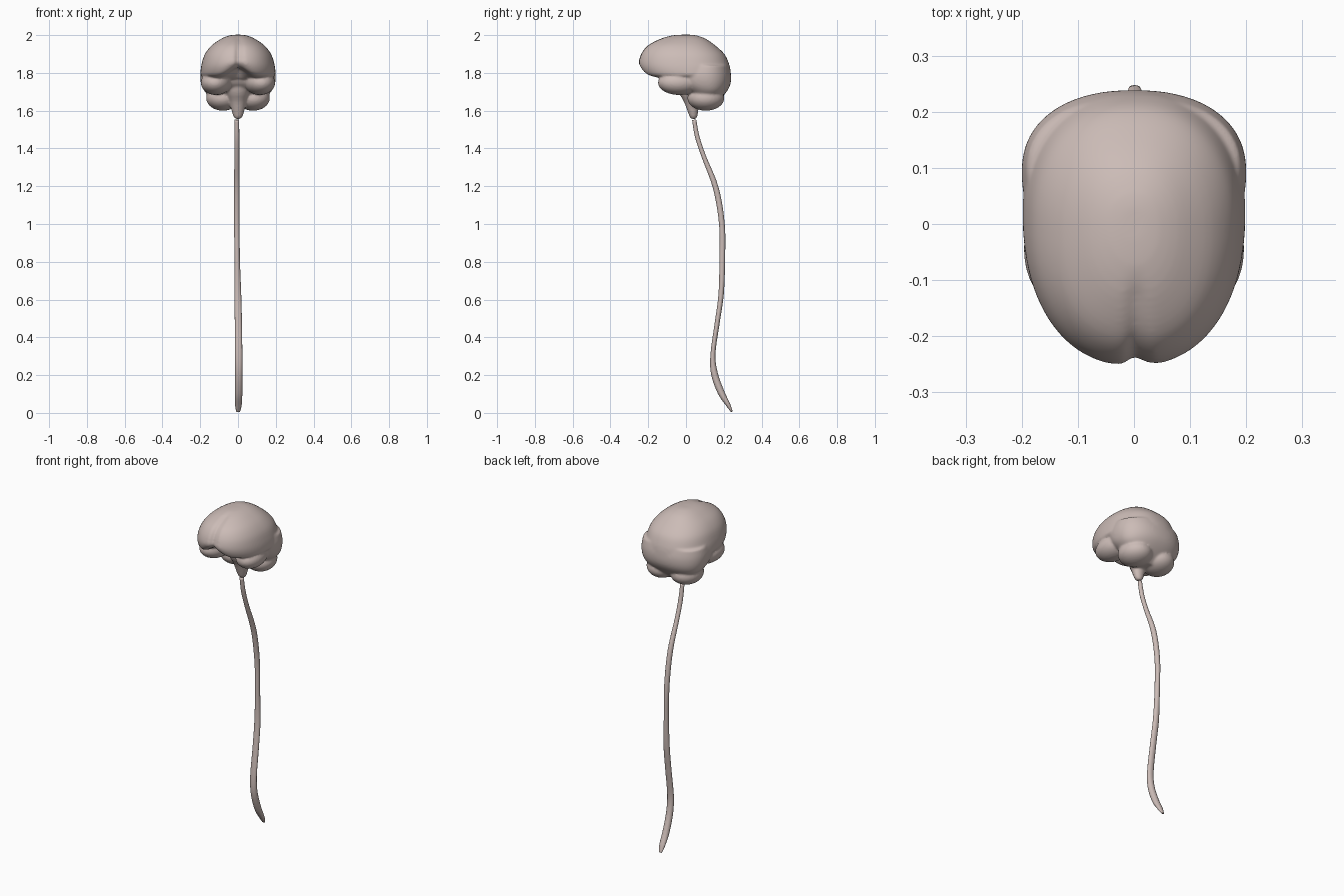
import bpy, bmesh, math
from mathutils import Vector, Matrix

if "Cube" in bpy.data.objects:
    bpy.data.objects.remove(bpy.data.objects["Cube"])

mat = bpy.data.materials.new("tissue")
mat.diffuse_color = (0.60, 0.50, 0.47, 1)
mat.use_nodes = True
mat.node_tree.nodes["Principled BSDF"].inputs["Base Color"].default_value = mat.diffuse_color


def catmull(rows, steps):
    """Smoothly interpolate rows of numbers."""
    out = []
    for i in range(len(rows) - 1):
        a, b = rows[max(i - 1, 0)], rows[i]
        c, d = rows[i + 1], rows[min(i + 2, len(rows) - 1)]
        for k in range(steps):
            t = k / steps
            out.append([0.5 * (2 * q + (r - p) * t + (2 * p - 5 * q + 4 * r - s) * t * t
                               + (3 * q - p - 3 * r + s) * t ** 3)
                        for p, q, r, s in zip(a, b, c, d)])
    out.append(list(rows[-1]))
    return out


def loft(bm, rings):
    """Skin a list of closed point rings and cap both ends."""
    loops = [[bm.verts.new(p) for p in ring] for ring in rings]
    n = len(loops[0])
    for a, b in zip(loops, loops[1:]):
        for i in range(n):
            j = (i + 1) % n
            bm.faces.new((a[i], a[j], b[j], b[i]))
    bm.faces.new(loops[0])
    bm.faces.new(loops[-1])


def slice_ring(z, yf, yb, w, n=72, power=2.25, shape=None):
    """Horizontal egg-shaped slice: front y, back y, half width."""
    mid = yf + (yb - yf) * 0.54
    ring = []
    for i in range(n):
        a = 2 * math.pi * i / n
        c, s = math.cos(a), math.sin(a)
        x = w * math.copysign(abs(c) ** (2 / power), c)
        y = mid + (yb - mid if s > 0 else mid - yf) * math.copysign(abs(s) ** (2 / power), s)
        p = Vector((x, y, z))
        ring.append(shape(p) if shape else p)
    return ring


def front_lobes(p):
    """Press in the midline fissure and arch the underside of the front lobes."""
    k = min(max((-0.08 - p.y) / 0.06, 0), 1)
    if p.z < 1.87:
        p.z += k * 0.55 * (1.87 - p.z) * math.exp(-(p.x / 0.06) ** 2)
    p.y += k * 0.018 * math.exp(-((p.x - 0.005) / 0.016) ** 2)
    return p


def ellipsoid(bm, loc, radii, tilt=0):
    m = Matrix.Translation(loc) @ Matrix.Rotation(tilt, 4, 'Z') @ Matrix.Diagonal((*radii, 1))
    bmesh.ops.create_uvsphere(bm, u_segments=40, v_segments=24, radius=1, matrix=m)


def finish(bm, name):
    bmesh.ops.recalc_face_normals(bm, faces=bm.faces)
    me = bpy.data.meshes.new(name)
    bm.to_mesh(me)
    bm.free()
    for f in me.polygons:
        f.use_smooth = True
    ob = bpy.data.objects.new(name, me)
    bpy.context.collection.objects.link(ob)
    me.materials.append(mat)
    return ob


# brain: all lobes are fused by a remesh
bm = bmesh.new()

# upper cerebrum, slices from top to underside
upper = [(2.002, -0.03, 0.03, 0.02), (1.997, -0.08, 0.06, 0.05), (1.98, -0.14, 0.105, 0.09),
         (1.945, -0.205, 0.155, 0.14), (1.90, -0.24, 0.203, 0.175), (1.85, -0.253, 0.227, 0.192),
         (1.81, -0.243, 0.236, 0.198), (1.785, -0.22, 0.236, 0.195), (1.77, -0.17, 0.22, 0.165),
         (1.766, -0.12, 0.15, 0.10), (1.766, -0.06, 0.06, 0.04)]
loft(bm, [slice_ring(*r, shape=front_lobes) for r in catmull(upper, 4)])

# rear underside
lower = [(1.84, -0.06, 0.226, 0.19), (1.79, -0.08, 0.238, 0.20), (1.74, -0.06, 0.235, 0.195),
         (1.70, -0.01, 0.215, 0.175), (1.66, 0.03, 0.18, 0.13), (1.62, 0.06, 0.135, 0.08)]
loft(bm, [slice_ring(*r) for r in catmull(lower, 4)])

# temporal lobes and cerebellum halves
for s in (-1, 1):
    ellipsoid(bm, (s * 0.116, -0.035, 1.748), (0.08, 0.114, 0.065), s * 0.12)
    ellipsoid(bm, (s * 0.080, 0.105, 1.666), (0.088, 0.098, 0.066), s * 0.2)

# brain stem
stem = [(1.78, -0.06, 0.08, 0.07), (1.70, -0.04, 0.07, 0.06), (1.65, -0.012, 0.07, 0.046),
        (1.60, 0.007, 0.065, 0.034), (1.57, 0.018, 0.06, 0.024), (1.556, 0.028, 0.054, 0.014)]
loft(bm, [slice_ring(*r, power=2) for r in catmull(stem, 3)])

brain = finish(bm, "brain")
rm = brain.modifiers.new("fuse", 'REMESH')
rm.mode = 'VOXEL'
rm.voxel_size = 0.006
rm.use_smooth_shade = True
sm = brain.modifiers.new("soften", 'SMOOTH')
sm.factor = 0.5
sm.iterations = 8

# spinal cord: x, y, z, half width, half depth
cord = [(-0.006, 0.043, 1.552, 0.012, 0.011), (-0.006, 0.060, 1.46, 0.013, 0.012),
        (-0.006, 0.095, 1.355, 0.013, 0.012), (-0.006, 0.158, 1.19, 0.015, 0.015),
        (-0.006, 0.190, 1.00, 0.015, 0.015), (-0.004, 0.192, 0.82, 0.014, 0.015),
        (-0.001, 0.186, 0.63, 0.018, 0.014), (0.002, 0.165, 0.475, 0.019, 0.013),
        (0.003, 0.143, 0.315, 0.020, 0.013), (0.004, 0.150, 0.21, 0.020, 0.018),
        (0.003, 0.185, 0.11, 0.020, 0.018), (0.002, 0.222, 0.045, 0.018, 0.012),
        (0.001, 0.243, 0.006, 0.010, 0.005)]
path = catmull(cord, 5)
rings = []
for i, (x, y, z, rx, ry) in enumerate(path):
    a, b = path[max(i - 1, 0)], path[min(i + 1, len(path) - 1)]
    t = Vector((0, b[1] - a[1], b[2] - a[2])).normalized()
    side = t.cross(Vector((1, 0, 0)))
    rings.append([Vector((x + rx * math.cos(u), y, z)) + side * ry * math.sin(u)
                  for u in (2 * math.pi * k / 16 for k in range(16))])
bm = bmesh.new()
loft(bm, rings)
finish(bm, "spinal_cord")
